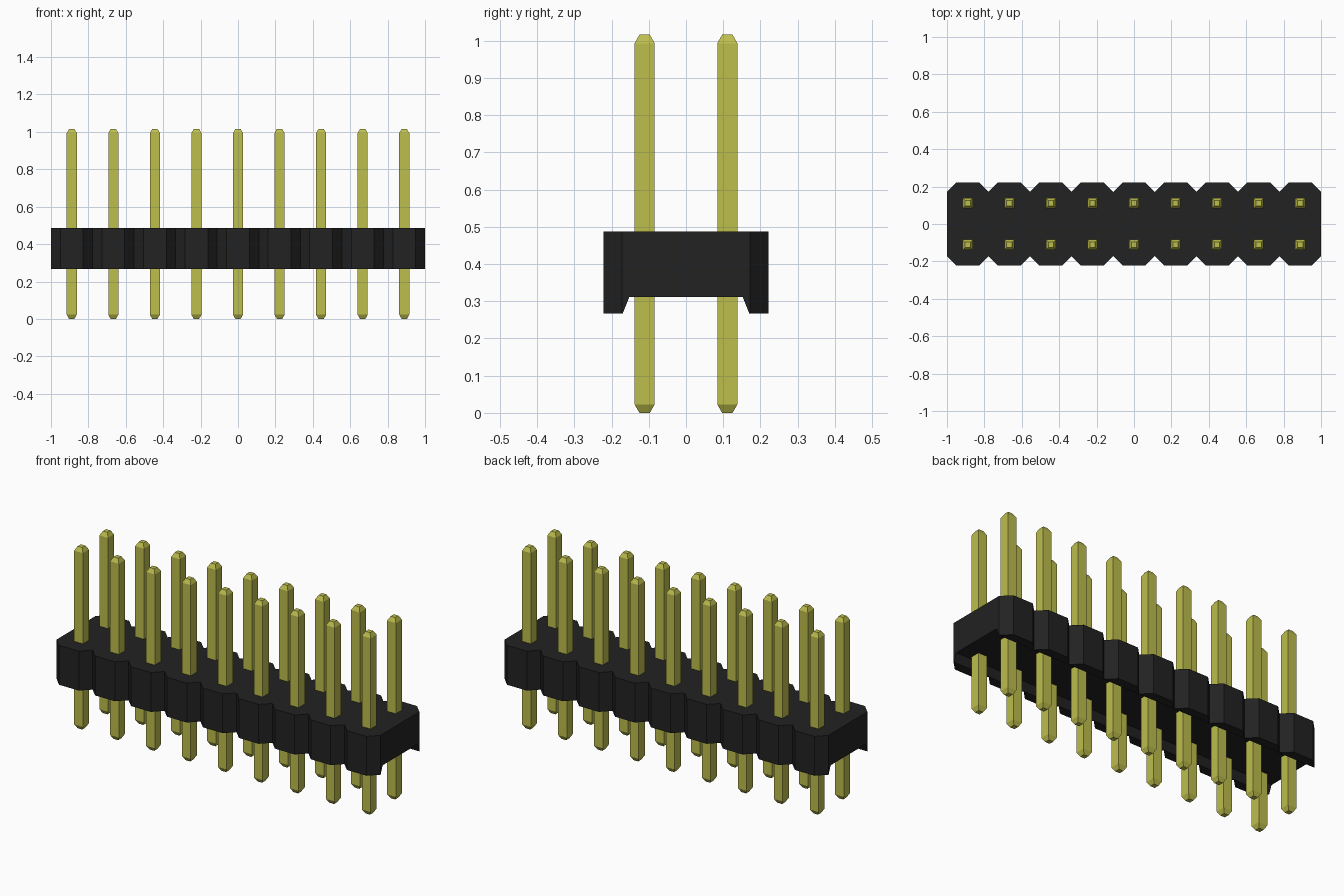
import bpy
import bmesh

PITCH = 2 / 9
COLUMNS = 9
COLUMN_X = [(i - (COLUMNS - 1) / 2) * PITCH for i in range(COLUMNS)]


def make_material(name, color):
    mat = bpy.data.materials.new(name)
    mat.use_nodes = True
    mat.diffuse_color = color
    mat.node_tree.nodes["Principled BSDF"].inputs["Base Color"].default_value = color
    return mat


def loft(name, rings, mat):
    """Skin a list of equal-sized closed rings and cap both ends."""
    bm = bmesh.new()
    loops = [[bm.verts.new(p) for p in ring] for ring in rings]
    for a, b in zip(loops, loops[1:]):
        for i in range(len(a)):
            j = (i + 1) % len(a)
            bm.faces.new((a[i], a[j], b[j], b[i]))
    bm.faces.new(loops[0])
    bm.faces.new(loops[-1])
    bmesh.ops.recalc_face_normals(bm, faces=bm.faces)
    mesh = bpy.data.meshes.new(name)
    bm.to_mesh(mesh)
    bm.free()
    mesh.materials.append(mat)
    obj = bpy.data.objects.new(name, mesh)
    bpy.context.collection.objects.link(obj)
    return obj


cube = bpy.data.objects.get("Cube")
if cube:
    bpy.data.objects.remove(cube, do_unlink=True)

black = make_material("black plastic", (0.016, 0.016, 0.016, 1))
gold = make_material("yellow gold", (0.51, 0.51, 0.075, 1))


# Housing: an arched cross-section swept along x, pinched between columns
def housing_section(x, half_width):
    half = [(half_width, 0.487), (half_width, 0.267), (0.17, 0.267), (0.152, 0.312)]
    left = [(x, y, z) for y, z in half]
    right = [(x, -y, z) for y, z in reversed(half)]
    return left + right


CHAMFER = 0.05
NARROW, WIDE = 0.172, 0.222
sections = [housing_section(-1, NARROW)]
for cx in COLUMN_X:
    flat = PITCH / 2 - CHAMFER
    sections.append(housing_section(cx - flat, WIDE))
    sections.append(housing_section(cx + flat, WIDE))
    sections.append(housing_section(cx + PITCH / 2, NARROW))
loft("housing", sections, black)


# Pins: square posts with tapered tips, in two rows
def square(r, z):
    return [(-r, -r, z), (r, -r, z), (r, r, z), (-r, r, z)]


HEIGHT, TAPER = 1.016, 0.023
pin = loft("pin", [square(0.014, 0), square(0.027, TAPER),
                   square(0.027, HEIGHT - TAPER), square(0.014, HEIGHT)], gold)
pin_mesh = pin.data
bpy.data.objects.remove(pin)
for row, y in (("front", -PITCH / 2), ("back", PITCH / 2)):
    for n, x in enumerate(COLUMN_X, 1):
        post = bpy.data.objects.new(f"{row}_pin_{n}", pin_mesh)
        post.location = (x, y, 0)
        bpy.context.collection.objects.link(post)
